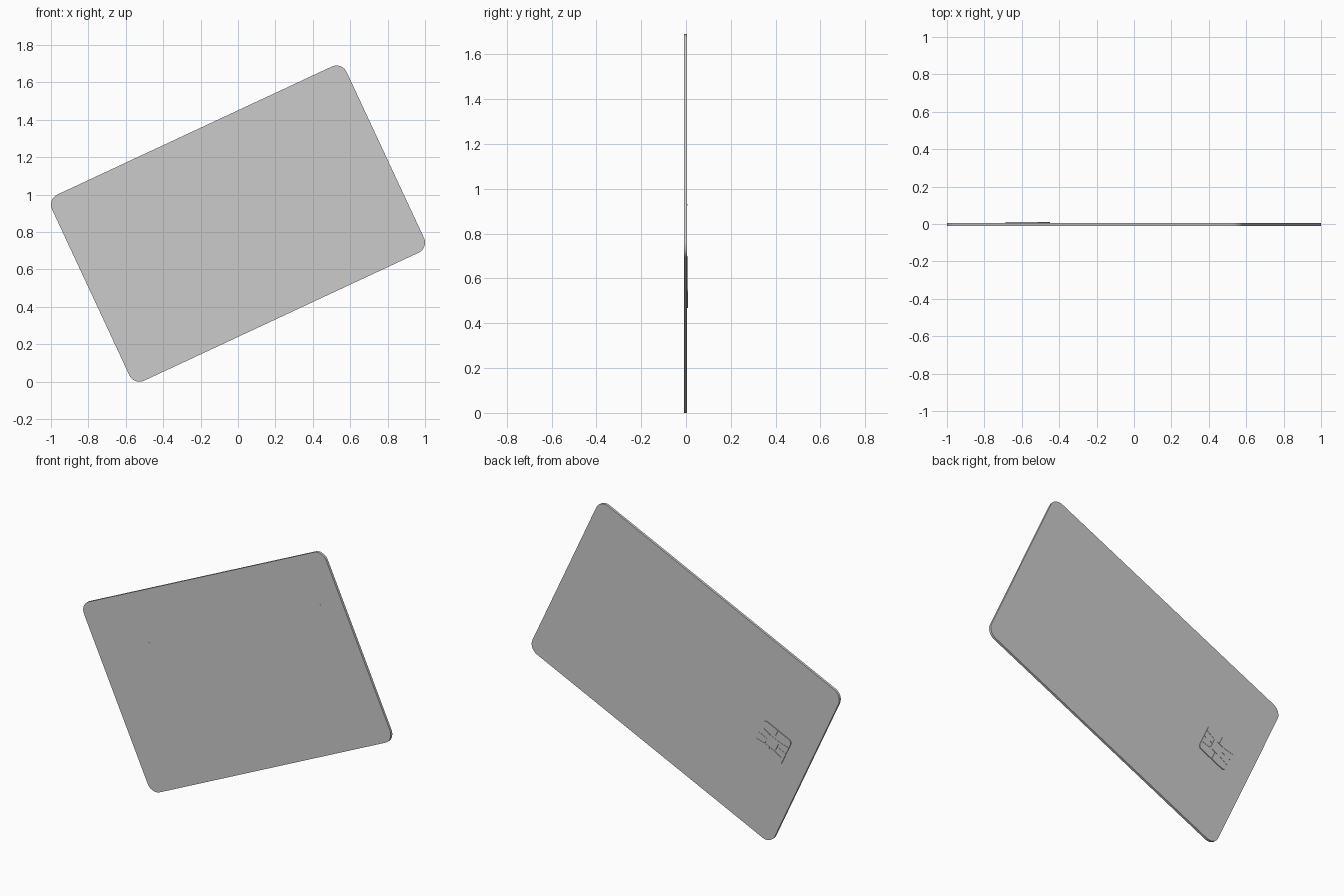
import bpy, bmesh
from math import radians, cos, sin, pi, atan2, hypot

if "Cube" in bpy.data.objects:
    bpy.data.objects.remove(bpy.data.objects["Cube"])

TILT = radians(25)
CENTRE_Z = 0.845


def place(u, v, y):
    """Card-plane coordinates to world coordinates."""
    return (u * cos(TILT) - v * sin(TILT), y,
            CENTRE_Z + u * sin(TILT) + v * cos(TILT))


def rounded_rect(cu, cv, hu, hv, r, n):
    pts = []
    for k, (su, sv) in enumerate([(1, 1), (-1, 1), (-1, -1), (1, -1)]):
        for i in range(n + 1):
            a = (k + i / n) * pi / 2
            pts.append((cu + su * (hu - r) + r * cos(a),
                        cv + sv * (hv - r) + r * sin(a)))
    return pts


def add_prism(bm, pts, y0, y1):
    front = [bm.verts.new(place(u, v, y0)) for u, v in pts]
    back = [bm.verts.new(place(u, v, y1)) for u, v in pts]
    bm.faces.new(front)
    bm.faces.new(back[::-1])
    n = len(pts)
    for i in range(n):
        j = (i + 1) % n
        bm.faces.new((front[j], front[i], back[i], back[j]))


def make_object(name, prisms):
    bm = bmesh.new()
    for pts, y0, y1 in prisms:
        add_prism(bm, pts, y0, y1)
    bmesh.ops.recalc_face_normals(bm, faces=bm.faces)
    me = bpy.data.meshes.new(name)
    bm.to_mesh(me)
    bm.free()
    ob = bpy.data.objects.new(name, me)
    bpy.context.collection.objects.link(ob)
    return ob


def strip(a, b, w=0.0025):
    """Thin rectangle along a line."""
    d = atan2(b[1] - a[1], b[0] - a[0])
    du, dv = -sin(d) * w / 2, cos(d) * w / 2
    return [(a[0] - du, a[1] - dv), (b[0] - du, b[1] - dv),
            (b[0] + du, b[1] + dv), (a[0] + du, a[1] + dv)]


def smooth(ob):
    bpy.ops.object.select_all(action='DESELECT')
    ob.select_set(True)
    bpy.context.view_layer.objects.active = ob
    bpy.ops.object.shade_smooth_by_angle(angle=radians(30))


# Card body
card = make_object("card_body",
                   [(rounded_rect(0, 0, 0.869, 0.549, 0.06, 12), -0.0095, 0.005)])
smooth(card)

# Contact chip on the back face
CU, CV, HU, HV = -0.626, 0.003, 0.098, 0.088
chip = make_object("chip", [(rounded_rect(CU, CV, HU, HV, 0.02, 8), 0.003, 0.01)])

# Grooves between the chip contacts: centre pad plus lines out to the rim
gu, gv = 0.036, 0.034
lines = []
for s in (1, -1):
    lines += [((s * gu, -gv), (s * gu, gv)),
              ((-gu, s * gv), (gu, s * gv)),
              ((0, s * gv), (0, s * 0.1)),
              ((s * gu, 0), (s * 0.11, 0))]
    for t in (1, -1):
        lines.append(((s * gu, t * gv), (s * 0.11, t * (gv + 0.012))))
grooves = make_object("chip_grooves_cutter", [
    (strip((CU + a[0], CV + a[1]), (CU + b[0], CV + b[1])), 0.0085, 0.02)
    for a, b in lines])
grooves.hide_render = True
grooves.hide_set(True)
cut = chip.modifiers.new("grooves", 'BOOLEAN')
cut.operation = 'DIFFERENCE'
cut.solver = 'EXACT'
cut.use_self = True
cut.object = grooves

# Tiny raised dots on both faces
def disc(u, v, r=0.003):
    return [(u + r * cos(i * pi / 4), v + r * sin(i * pi / 4)) for i in range(8)]


make_object("front_dots", [(disc(u, 0.26), -0.01, -0.009)
                           for u in (-0.511, -0.243, 0.452, 0.718)])
make_object("back_dot", [(disc(0.27, -0.033), 0.0045, 0.0056)])
